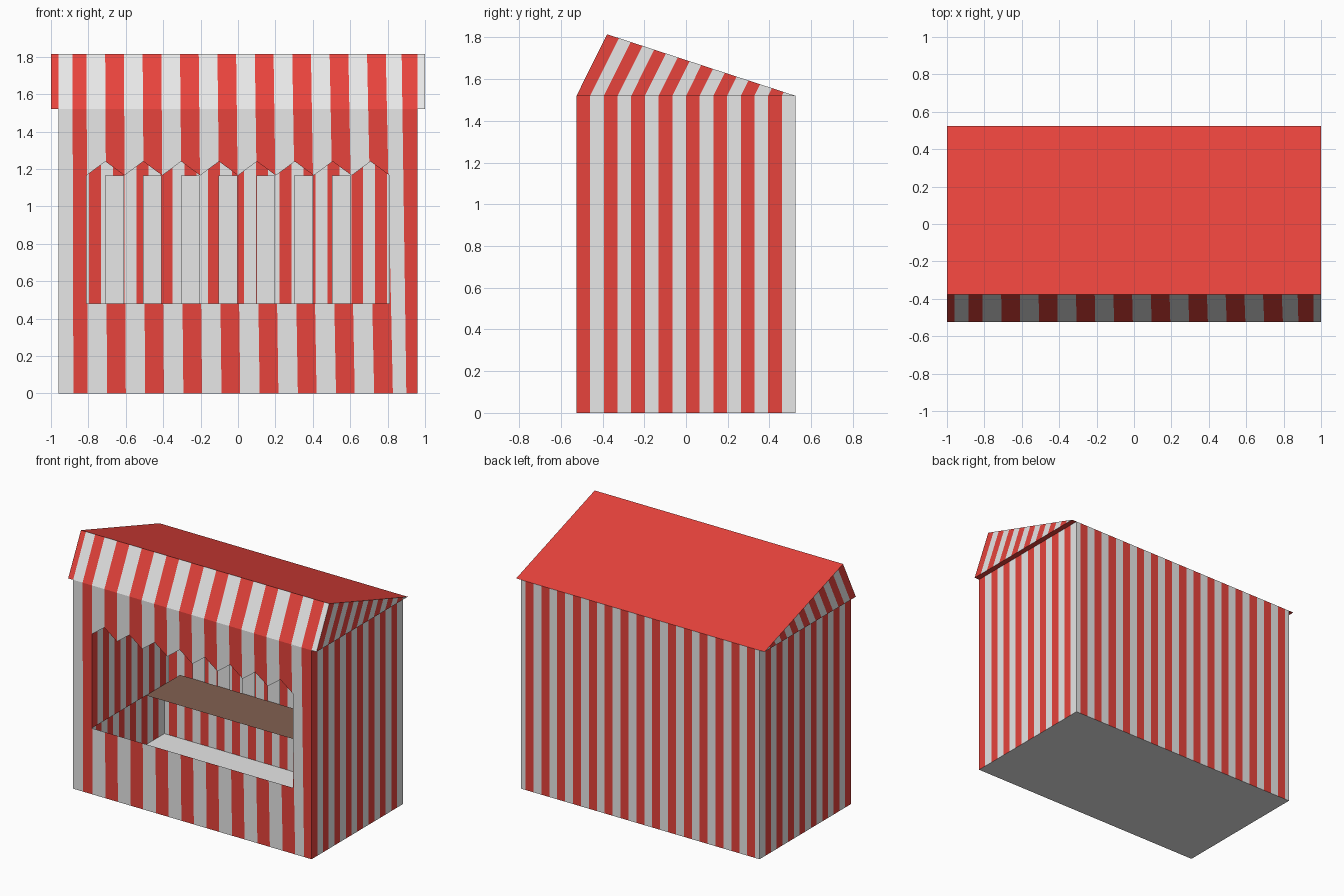
import bpy
import bmesh
from mathutils import Vector

if "Cube" in bpy.data.objects:
    bpy.data.objects.remove(bpy.data.objects["Cube"], do_unlink=True)


def material(name, rgb):
    m = bpy.data.materials.new(name)
    m.use_nodes = True
    color = (*rgb, 1)
    m.diffuse_color = color
    bsdf = m.node_tree.nodes["Principled BSDF"]
    bsdf.inputs["Base Color"].default_value = color
    bsdf.inputs["Roughness"].default_value = 0.8
    return m


WHITE = material("canvas white", (0.8, 0.8, 0.8))
RED = material("canvas red", (0.8, 0.056, 0.045))
BROWN = material("wood brown", (0.223, 0.119, 0.083))

# Main dimensions
W, D, EAVE = 0.96, 0.525, 1.52
ROOF_W, RIDGE_Y, RIDGE_Z = 1.0, -0.378, 1.815
OPEN_W, SILL, FRINGE, PEAK = 0.81, 0.48, 1.165, 1.24


def build(name, polygons, mats, bands=()):
    """Flat polygons; each band is a pair of planes whose inside takes the second material."""
    bm = bmesh.new()
    for poly in polygons:
        bm.faces.new([bm.verts.new(p) for p in poly])
    bmesh.ops.remove_doubles(bm, verts=bm.verts, dist=1e-5)
    for band in bands:
        for co, no in band:
            bmesh.ops.bisect_plane(bm, geom=bm.verts[:] + bm.edges[:] + bm.faces[:],
                                   plane_co=co, plane_no=no, dist=1e-5)
    for f in bm.faces:
        c = f.calc_center_median()
        for (co_a, no_a), (co_b, no_b) in bands:
            if (c - co_a).dot(no_a) > 0 > (c - co_b).dot(no_b):
                f.material_index = 1
    mesh = bpy.data.meshes.new(name)
    bm.to_mesh(mesh)
    bm.free()
    for m in mats:
        mesh.materials.append(m)
    ob = bpy.data.objects.new(name, mesh)
    bpy.context.collection.objects.link(ob)
    return ob


def rect_xz(x0, x1, z0, z1, y):
    return [(x0, y, z0), (x1, y, z0), (x1, y, z1), (x0, y, z1)]


def rect_xy(x0, x1, y0, y1, z):
    return [(x0, y0, z), (x1, y0, z), (x1, y1, z), (x0, y1, z)]


def rect_yz(y0, y1, z0, z1, x):
    return [(x, y0, z0), (x, y1, z0), (x, y1, z1), (x, y0, z1)]


# Slightly leaning stripes shared by the front wall and the front of the roof
def lean_plane(bottom, top):
    return Vector((bottom, 0, 0)), Vector((1, 0, (bottom - top) / RIDGE_Z))


front_bands = []
for k in range(-1, 9):
    bottom, top = -0.70 + 0.204 * k, -0.71 + 0.2 * k
    lo, hi = lean_plane(bottom, top), lean_plane(bottom + 0.1, top + 0.1)
    if k == -1:
        lo = lean_plane(-0.88, -0.885)
    if k == 8:
        lo, hi = lean_plane(0.9, 0.875), lean_plane(W, W)
    front_bands.append((lo, hi))

# Straight stripes for the sides and the back
X, Y = Vector((1, 0, 0)), Vector((0, 1, 0))
step = 2 * D / 16
side_bands = [((Y * (-D + 2 * k * step), Y), (Y * (-D + (2 * k + 1) * step), Y))
              for k in range(8)]
back_bands = [((X * (0.1275 * k - 0.032), X), (X * (0.1275 * k + 0.032), X))
              for k in range(-7, 8)]

# Front wall: sill panel, two posts and a zigzag valance
front = [rect_xz(-W, -OPEN_W, 0, SILL, -D), rect_xz(-OPEN_W, OPEN_W, 0, SILL, -D),
         rect_xz(OPEN_W, W, 0, SILL, -D),
         rect_xz(-W, -OPEN_W, SILL, EAVE, -D), rect_xz(OPEN_W, W, SILL, EAVE, -D)]
half = OPEN_W / 8
for i in range(16):
    a = -OPEN_W + i * half
    za, zb = (FRINGE, PEAK) if i % 2 == 0 else (PEAK, FRINGE)
    front.append([(a, -D, za), (a + half, -D, zb), (a + half, -D, EAVE), (a, -D, EAVE)])
build("front_wall", front, [WHITE, RED], front_bands)

# Back wall, side walls and floor
build("back_wall", [rect_xz(-W, W, 0, EAVE, D)[::-1]], [WHITE, RED], back_bands)
for name, s in (("left_wall", 1), ("right_wall", -1)):
    build(name, [rect_yz(-D, D, 0, EAVE, s * W)[::s]], [WHITE, RED], side_bands)
build("floor", [rect_xy(-W, W, -D, D, 0)[::-1]], [WHITE])

# Roof: striped front slope, plain back slope and underside, slanted gable stripes
R = ROOF_W
build("roof_front",
      [[(-R, -D, EAVE), (R, -D, EAVE), (R, RIDGE_Y, RIDGE_Z), (-R, RIDGE_Y, RIDGE_Z)]],
      [WHITE, RED],
      front_bands + [((X * -1.1, X), (X * -W, X))])
build("roof_back",
      [[(-R, RIDGE_Y, RIDGE_Z), (R, RIDGE_Y, RIDGE_Z), (R, D, EAVE), (-R, D, EAVE)]], [RED])
build("roof_underside", [rect_xy(-R, R, -D, D, EAVE)[::-1]], [RED])
slant = Vector((0, 1, -(RIDGE_Y + D) / (RIDGE_Z - EAVE)))
gable_bands = [tuple((Vector((0, co.y, EAVE)), slant) for co, _ in band) for band in side_bands]
for name, s in (("left_gable", 1), ("right_gable", -1)):
    tri = [(s * R, -D, EAVE), (s * R, D, EAVE), (s * R, RIDGE_Y, RIDGE_Z)]
    build(name, [tri[::s]], [WHITE, RED], gable_bands)

# Interior: shelf, hanging slats at the back and striped side panels
build("shelf", [rect_xy(-OPEN_W, OPEN_W, 0.1, 0.49, SILL)], [BROWN])
build("back_slats",
      [rect_xz(-0.71 + 0.202 * k, -0.61 + 0.202 * k, SILL, FRINGE, 0.49) for k in range(7)],
      [WHITE])
for name, s in (("left_inner_panel", 1), ("right_inner_panel", -1)):
    build(name, [rect_yz(-D, 0.36, SILL, FRINGE, s * OPEN_W)[::-s]], [WHITE, RED], side_bands)
